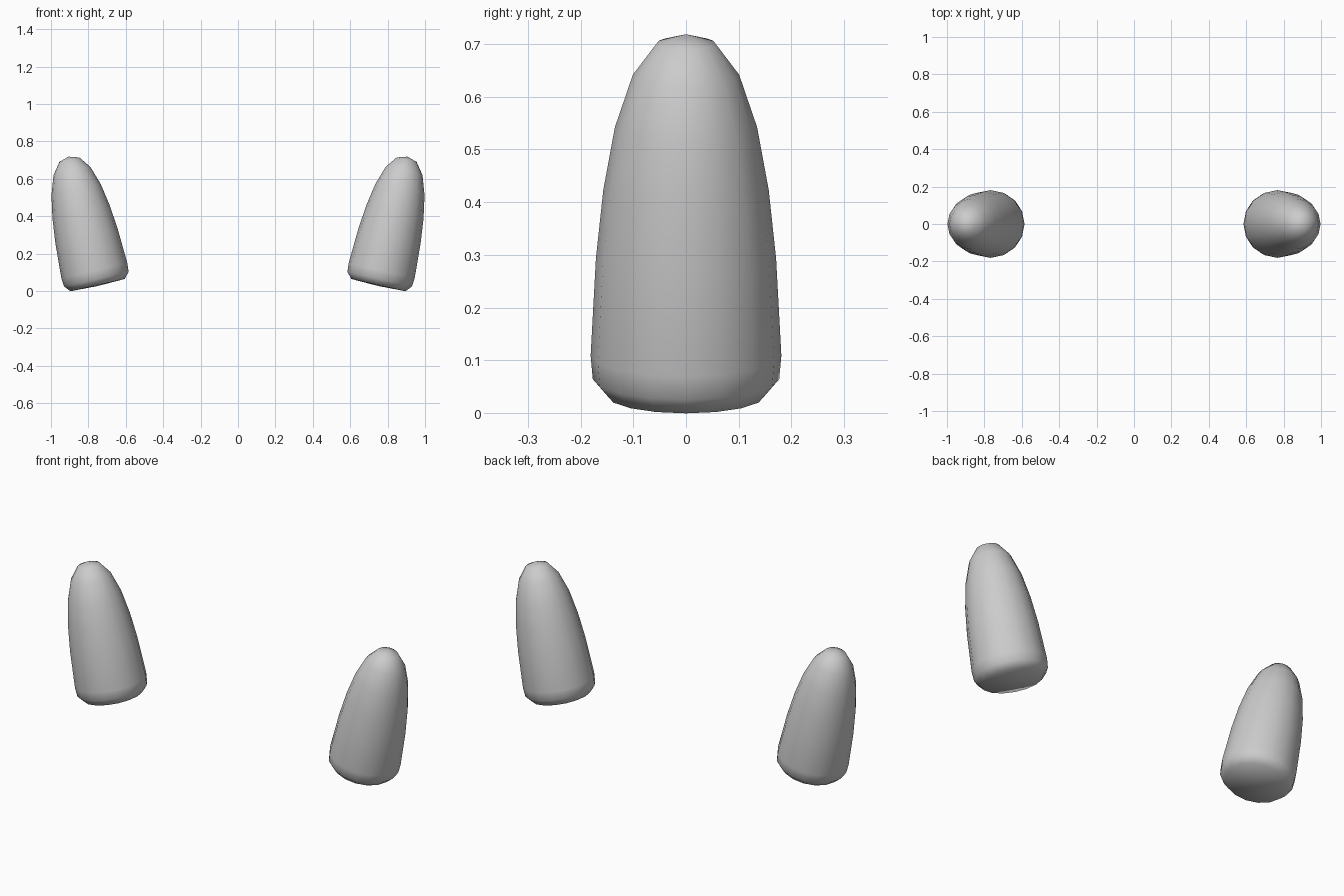
import bpy, bmesh, math
from mathutils import Matrix

if "Cube" in bpy.data.objects:
    bpy.data.objects.remove(bpy.data.objects["Cube"])

# (radius, height along the axis) from base centre to tip
PROFILE = [(0, -0.084), (0.149, -0.079), (0.177, -0.046), (0.181, 0),
           (0.171, 0.189), (0.157, 0.322), (0.135, 0.444), (0.101, 0.546),
           (0.055, 0.608), (0, 0.625)]
SIDES = 16


def bullet(name, side):
    bm = bmesh.new()
    # revolve the profile
    verts = [bm.verts.new((r, 0, s)) for r, s in PROFILE]
    edges = [bm.edges.new(p) for p in zip(verts, verts[1:])]
    bmesh.ops.spin(bm, geom=verts + edges, cent=(0, 0, 0), axis=(0, 0, 1),
                   angle=math.tau, steps=SIDES, use_merge=False)
    bmesh.ops.remove_doubles(bm, verts=bm.verts, dist=0.0005)
    # lean the top outwards and move to its side
    bm.transform(Matrix.Translation((side * 0.768, 0, 0.109)) @
                 Matrix.Rotation(side * math.radians(12.7), 4, 'Y'))
    bmesh.ops.recalc_face_normals(bm, faces=bm.faces)
    for f in bm.faces:
        f.smooth = True
    mesh = bpy.data.meshes.new(name)
    bm.to_mesh(mesh)
    bm.free()
    bpy.context.collection.objects.link(bpy.data.objects.new(name, mesh))


# Pair of mirrored rounded tapers
bullet("right_rounded_taper", 1)
bullet("left_rounded_taper", -1)
